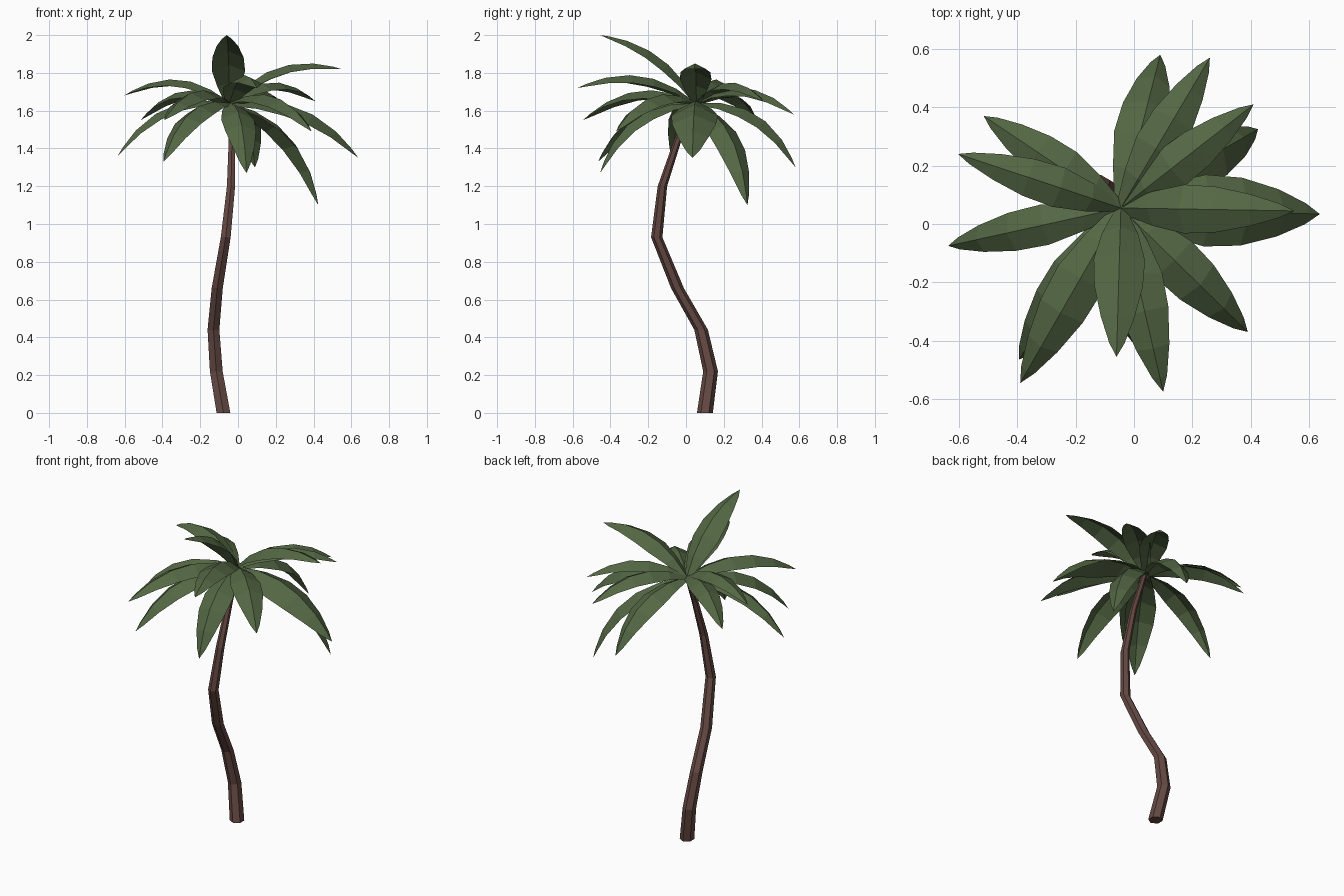
import bpy, bmesh, math
from mathutils import Vector

if "Cube" in bpy.data.objects:
    bpy.data.objects.remove(bpy.data.objects["Cube"])


def material(name, color):
    m = bpy.data.materials.new(name)
    m.diffuse_color = (*color, 1)
    m.use_nodes = True
    m.node_tree.nodes["Principled BSDF"].inputs["Base Color"].default_value = m.diffuse_color
    return m


GREEN = material("palm green", (0.088, 0.136, 0.058))
BROWN = material("bark brown", (0.130, 0.066, 0.056))


def finish(name, bm, mat):
    me = bpy.data.meshes.new(name)
    bm.to_mesh(me)
    bm.free()
    me.materials.append(mat)
    ob = bpy.data.objects.new(name, me)
    bpy.context.collection.objects.link(ob)
    return ob


# Trunk: tapered hexagonal tube along a bent path (x, y, z, radius)
PATH = [(-0.077, 0.100, 0.0, 0.042), (-0.115, 0.130, 0.22, 0.039),
        (-0.130, 0.080, 0.44, 0.036), (-0.110, -0.045, 0.66, 0.034),
        (-0.065, -0.155, 0.93, 0.030), (-0.037, -0.125, 1.20, 0.025),
        (-0.032, -0.045, 1.44, 0.020), (-0.040, 0.045, 1.64, 0.016)]
SIDES = 6
bm = bmesh.new()
rings = []
for x, y, z, r in PATH:
    rings.append([bm.verts.new((x + r * math.cos(a), y + r * math.sin(a), z))
                  for a in (math.tau * (i + 0.5) / SIDES for i in range(SIDES))])
for lo, hi in zip(rings, rings[1:]):
    for i in range(SIDES):
        j = (i + 1) % SIDES
        bm.faces.new((lo[i], lo[j], hi[j], hi[i]))
bm.faces.new(rings[0][::-1])
bm.faces.new(rings[-1])
finish("trunk", bm, BROWN)

# Fronds: arched, roof-shaped blades from the crown to each tip
CROWN = Vector((-0.045, 0.055, 1.64))
# (tip x, y, z, width scale)
TIPS = [(0.09, 0.58, 1.30, 1.0), (0.26, 0.57, 1.58, 0.9),
        (0.41, 0.41, 1.65, 0.85), (0.425, 0.325, 1.10, 1.0),
        (0.637, 0.034, 1.35, 1.4), (0.55, 0.045, 1.82, 0.95),
        (0.39, -0.37, 1.49, 1.0), (0.10, -0.575, 1.72, 1.0),
        (0.045, -0.455, 1.27, 1.0), (-0.06, -0.455, 2.0, 1.0),
        (-0.39, -0.545, 1.55, 1.0), (-0.395, -0.465, 1.33, 1.0),
        (-0.637, -0.075, 1.36, 0.8), (-0.603, 0.24, 1.68, 0.8),
        (-0.515, 0.37, 1.55, 0.85)]
# (position along blade, half width)
BLADE = [(0, 0.022), (0.18, 0.062), (0.38, 0.088), (0.58, 0.083),
         (0.78, 0.058), (0.93, 0.026), (1, 0.0)]


def frond(index, x, y, z, scale):
    chord = Vector((x, y, z)) - CROWN
    side = Vector((-chord.y, chord.x, 0)).normalized()
    lift = chord.cross(side).normalized()
    rise = lift * (0.105 + 0.05 * max(0, -chord.z))
    if chord.z > 0.3:
        rise = lift * 0.085
    bm = bmesh.new()
    rows = []
    for t, w in BLADE:
        w *= scale
        p = CROWN + chord * t + rise * (4 * t * (1 - t))
        tangent = chord + rise * (4 * (1 - 2 * t))
        up = tangent.cross(side).normalized()
        mid = bm.verts.new(p)
        if w == 0:
            rows.append((mid, mid, mid))
            continue
        rows.append((bm.verts.new(p + side * w - up * w * 0.5), mid,
                     bm.verts.new(p - side * w - up * w * 0.5)))
    for a, b in zip(rows, rows[1:]):
        for k in (0, 1):
            quad = [a[k], a[k + 1], b[k + 1], b[k]]
            bm.faces.new(list(dict.fromkeys(quad)))
    # faces point to the upper side
    for f in bm.faces:
        f.normal_update()
    if sum(f.normal.z for f in bm.faces) < 0:
        bmesh.ops.reverse_faces(bm, faces=bm.faces[:])
    finish(f"frond_{index:02d}", bm, GREEN)


for i, tip in enumerate(TIPS, 1):
    frond(i, *tip)
